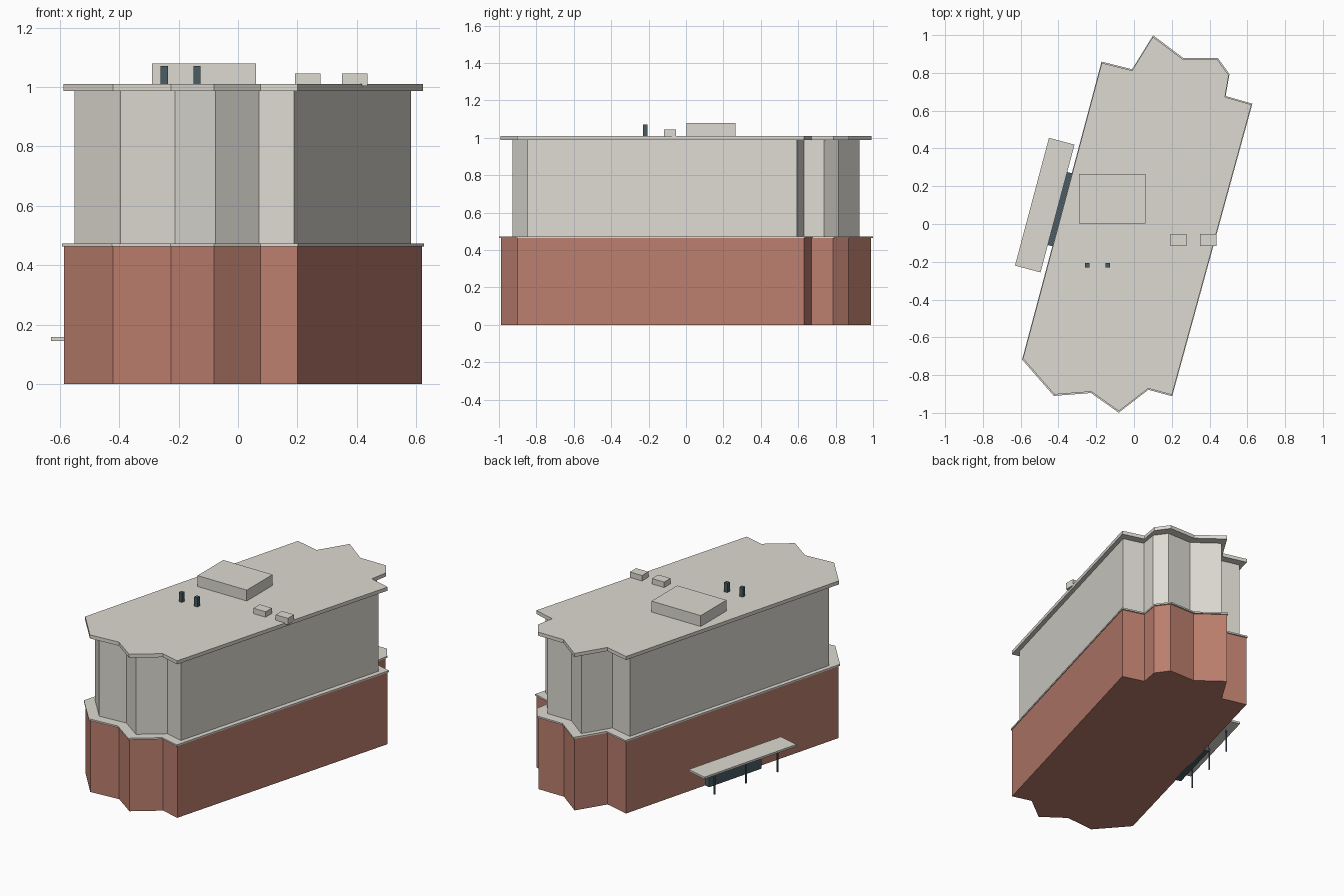
import bpy, bmesh, math
from mathutils import Matrix, Vector

if "Cube" in bpy.data.objects:
    bpy.data.objects.remove(bpy.data.objects["Cube"])

def material(name, rgb):
    m = bpy.data.materials.new(name)
    m.diffuse_color = (*rgb, 1)
    m.use_nodes = True
    m.node_tree.nodes["Principled BSDF"].inputs["Base Color"].default_value = m.diffuse_color
    return m

BRICK = material("brick", (0.50, 0.21, 0.155))
STONE = material("pale_stone", (0.72, 0.70, 0.64))
DARK = material("dark_metal", (0.07, 0.11, 0.13))

# Footprint shared by every storey
OUTLINE = [(-.586, -.71), (-.42, -.90), (-.225, -.885), (-.08, -.988), (.075, -.868),
           (.20, -.902), (.62, .63), (.48, .67), (.50, .785), (.44, .868),
           (.26, .868), (.10, .988), (-.01, .81), (-.17, .85)]

def finish(name, bm, mat):
    bmesh.ops.recalc_face_normals(bm, faces=bm.faces)
    me = bpy.data.meshes.new(name)
    bm.to_mesh(me)
    bm.free()
    me.materials.append(mat)
    ob = bpy.data.objects.new(name, me)
    bpy.context.collection.objects.link(ob)
    return ob

def storey(name, scale, z0, z1, mat):
    bm = bmesh.new()
    face = bm.faces.new([bm.verts.new((x * scale, y * scale, z0)) for x, y in OUTLINE])
    new = bmesh.ops.extrude_face_region(bm, geom=[face], use_keep_orig=True)["geom"]
    top = [v for v in new if isinstance(v, bmesh.types.BMVert)]
    bmesh.ops.translate(bm, verts=top, vec=(0, 0, z1 - z0))
    return finish(name, bm, mat)

def box(name, lo, hi, mat, frame=Matrix()):
    lo, hi = Vector(lo), Vector(hi)
    bm = bmesh.new()
    bmesh.ops.create_cube(bm, size=1, matrix=frame @ Matrix.Translation((lo + hi) / 2)
                          @ Matrix.Diagonal((*(hi - lo), 1)))
    return finish(name, bm, mat)

# Main building masses
storey("brick_base", 1.0, 0, .463, BRICK)
storey("ledge", 1.011, .463, .473, STONE)
storey("upper_walls", .94, .473, .987, STONE)
storey("roof_slab", 1.003, .987, 1.01, STONE)

# Rooftop equipment
box("penthouse", (-.29, .003, 1.01), (.06, .265, 1.08), STONE)
for i, x in enumerate((.192, .35)):
    box(f"roof_unit_{i}", (x, -.117, 1.003), (x + .086, -.053, 1.045), STONE)
for i, x in enumerate((-.26, -.15)):
    box(f"roof_vent_{i}", (x, -.23, 1.01), (x + .024, -.206, 1.07), DARK)

# Entrance on the left wall, in a frame whose y axis runs along the wall
entry = Matrix.Translation((-.4725, .10, 0)) @ Matrix.Rotation(math.radians(-14.9), 4, 'Z')
box("canopy", (-.07, -.35, .145), (.07, .35, .158), STONE, entry)
box("entrance_glazing", (.065, -.2, 0), (.11, .2, .13), DARK, entry)
for i, y in enumerate((-.24, 0, .24)):
    box(f"canopy_post_{i}", (-.033, y - .004, 0), (-.025, y + .004, .145), DARK, entry)
